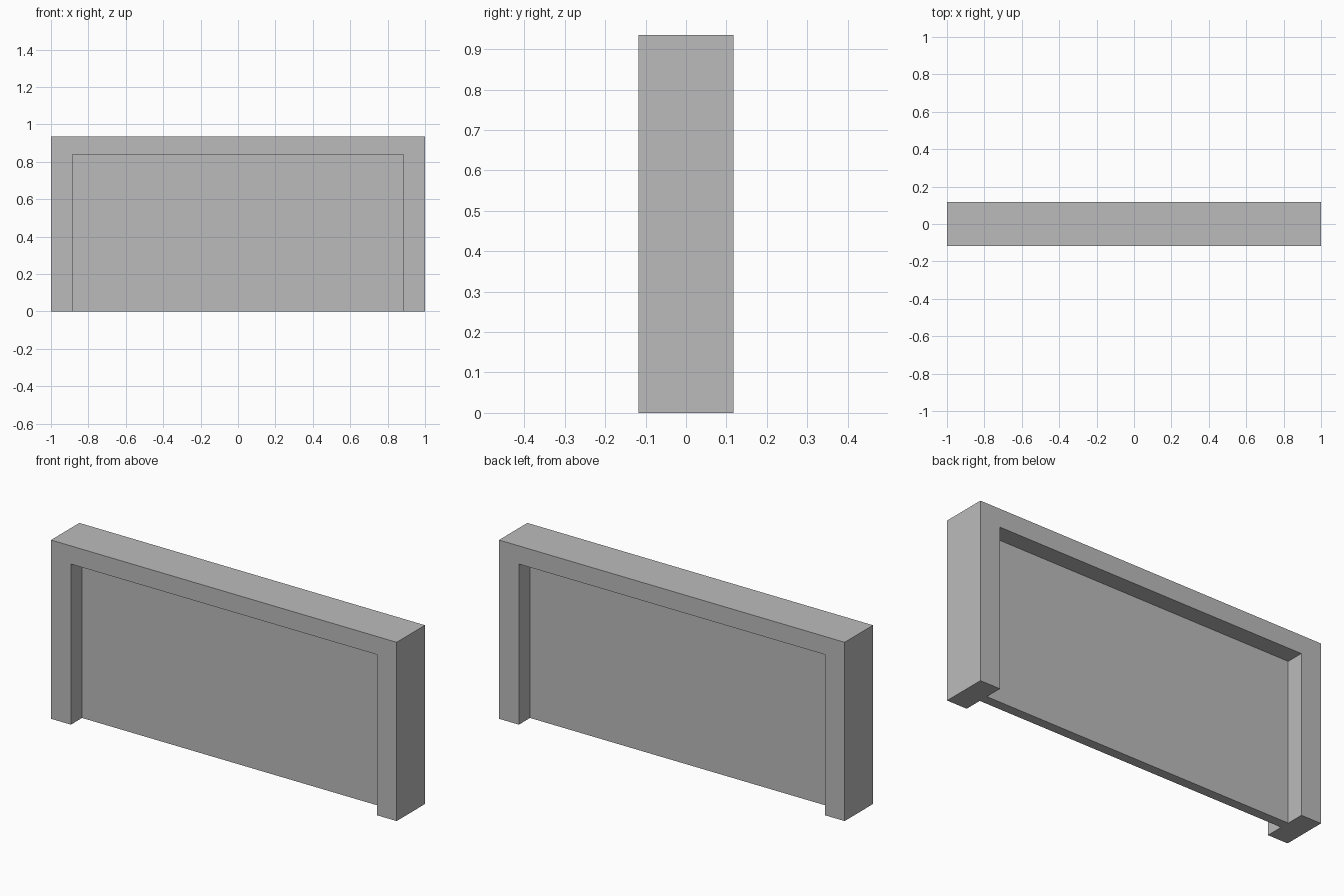
import bpy
import bmesh

if "Cube" in bpy.data.objects:
    bpy.data.objects.remove(bpy.data.objects["Cube"])

grey = bpy.data.materials.new("plain grey")
grey.diffuse_color = (0.5, 0.5, 0.5, 1)
grey.use_nodes = True
grey.node_tree.nodes["Principled BSDF"].inputs["Base Color"].default_value = grey.diffuse_color

W, H = 1.0, 0.935            # outer half width and height
IW, IH = 0.885, 0.84         # inner half width and height of the opening
FRAME_D, PANEL_D = 0.117, 0.025  # half depths


def extrude_outline(name, outline, half_depth):
    """Solid made from an x-z outline, centred on y = 0."""
    bm = bmesh.new()
    face = bm.faces.new([bm.verts.new((x, -half_depth, z)) for x, z in outline])
    new = bmesh.ops.extrude_face_region(bm, geom=[face])["geom"]
    verts = [v for v in new if isinstance(v, bmesh.types.BMVert)]
    bmesh.ops.translate(bm, verts=verts, vec=(0, 2 * half_depth, 0))
    bmesh.ops.recalc_face_normals(bm, faces=bm.faces[:])
    mesh = bpy.data.meshes.new(name)
    bm.to_mesh(mesh)
    bm.free()
    mesh.materials.append(grey)
    obj = bpy.data.objects.new(name, mesh)
    bpy.context.collection.objects.link(obj)
    return obj


# Surrounding frame: two posts joined by a top rail
half = [(W, 0), (W, H)]
inner = [(IW, IH), (IW, 0)]
outline = half + [(-x, z) for x, z in reversed(half)]
outline += [(-x, z) for x, z in reversed(inner)] + inner
extrude_outline("frame", outline, FRAME_D)

# Thin panel filling the opening, recessed on both sides
extrude_outline("panel", [(-IW, 0), (IW, 0), (IW, IH), (-IW, IH)], PANEL_D)
